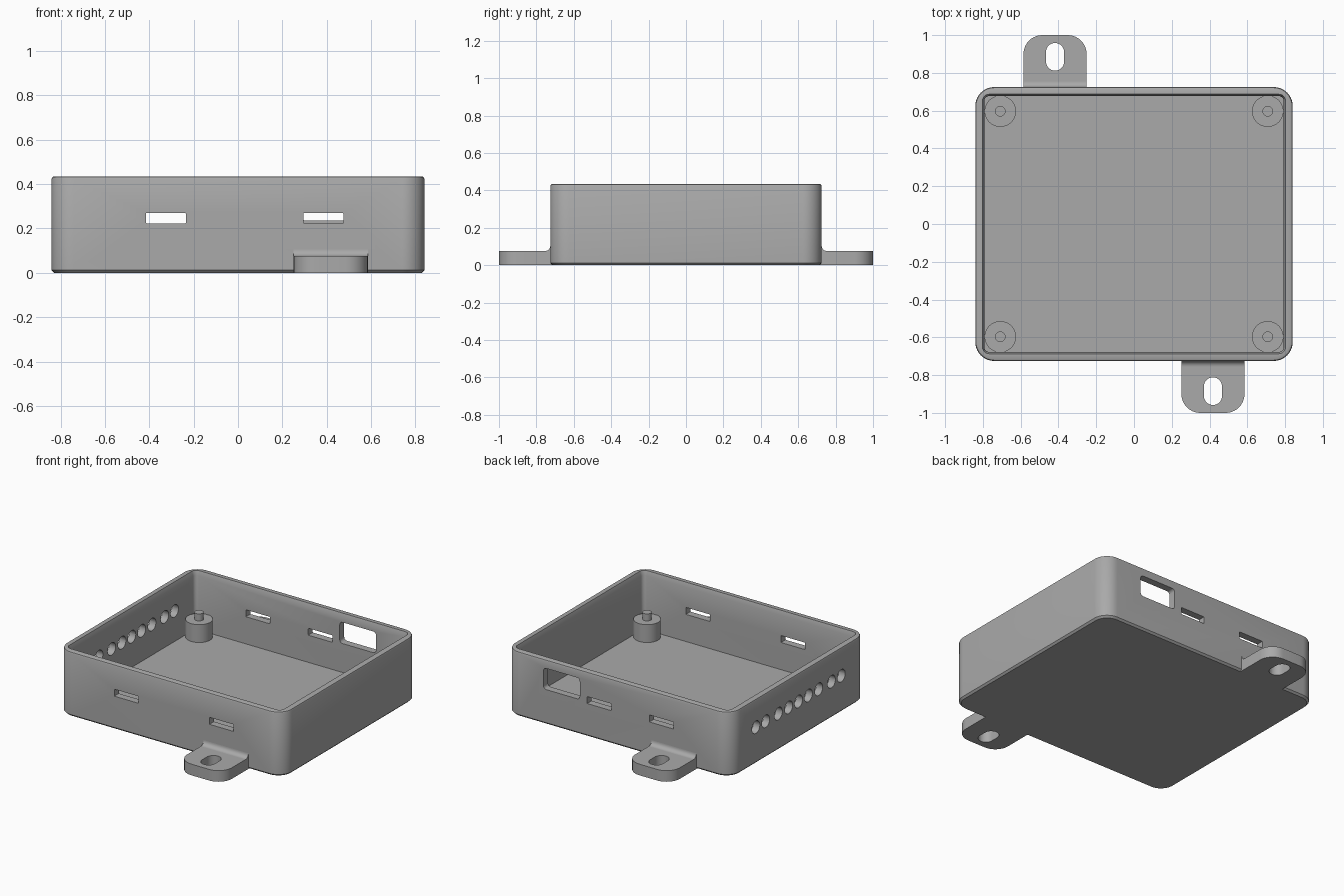
import bpy, bmesh
from math import cos, sin, pi
from mathutils import Matrix, Vector

cube = bpy.data.objects.get("Cube")
if cube:
    bpy.data.objects.remove(cube, do_unlink=True)

grey = bpy.data.materials.new("plain grey")
grey.use_nodes = True
COLOUR = (0.4, 0.4, 0.4, 1)
grey.diffuse_color = COLOUR
grey.node_tree.nodes["Principled BSDF"].inputs["Base Color"].default_value = COLOUR

HX, HY, TOP = 0.84, 0.725, 0.435   # outer half sizes and height of the case
FLOOR = 0.04


def make(name, bm):
    bmesh.ops.recalc_face_normals(bm, faces=bm.faces)
    mesh = bpy.data.meshes.new(name)
    bm.to_mesh(mesh)
    bm.free()
    mesh.materials.append(grey)
    obj = bpy.data.objects.new(name, mesh)
    bpy.context.collection.objects.link(obj)
    return obj


def rounded_rect(hx, hy, r, steps=10):
    """Outline of a rectangle with rounded corners."""
    points = []
    for k, (sx, sy) in enumerate([(1, 1), (-1, 1), (-1, -1), (1, -1)]):
        for i in range(steps + 1):
            a = (k + i / steps) * pi / 2
            points.append((sx * (hx - r) + r * cos(a), sy * (hy - r) + r * sin(a)))
    return points


def loft(name, rings, matrix=Matrix()):
    """Solid through a list of (outline, z) rings, capped at both ends."""
    bm = bmesh.new()
    loops = [[bm.verts.new(matrix @ Vector((x, y, z))) for x, y in outline]
             for outline, z in rings]
    n = len(loops[0])
    for a, b in zip(loops, loops[1:]):
        for i in range(n):
            bm.faces.new((a[i], a[(i + 1) % n], b[(i + 1) % n], b[i]))
    bm.faces.new(loops[0])
    bm.faces.new(loops[-1])
    return make(name, bm)


def cut(obj, cutter):
    """Subtract a cutter and throw it away."""
    cutter.hide_render = True
    mod = obj.modifiers.new("cut", "BOOLEAN")
    mod.operation, mod.solver, mod.object = "DIFFERENCE", "EXACT", cutter
    bpy.context.view_layer.objects.active = obj
    bpy.ops.object.modifier_apply(modifier=mod.name)
    bpy.data.objects.remove(cutter, do_unlink=True)


def smooth(obj):
    bpy.ops.object.select_all(action="DESELECT")
    obj.select_set(True)
    bpy.context.view_layer.objects.active = obj
    bpy.ops.object.shade_smooth_by_angle(angle=pi / 6)


# Open case: outer skin with eased edges, then the inner skin down to the floor
def ring(inset, r, z):
    return rounded_rect(HX - inset, HY - inset, r), z


EASE = 0.012
case = loft("case", [
    ring(EASE, 0.09, 0), ring(0, 0.1, EASE), ring(0, 0.1, TOP - EASE),
    ring(EASE * 0.3, 0.097, TOP - EASE * 0.3), ring(EASE, 0.09, TOP),
    ring(0.038, 0.035, TOP), ring(0.048, 0.025, TOP - 0.03),
    ring(0.048, 0.025, FLOOR)])


# Openings in the front and back walls: x range, z range, corner radius
def wall_opening(side, x0, x1, z0, z1, r):
    place = Matrix.Translation(((x0 + x1) / 2, side * HY, (z0 + z1) / 2)) @ Matrix.Rotation(pi / 2, 4, "X")
    outline = rounded_rect((x1 - x0) / 2, (z1 - z0) / 2, r, 5)
    cut(case, loft("opening_cutter", [(outline, -0.1), (outline, 0.1)], place))


for side, x0 in [(-1, -0.415), (-1, 0.295), (1, -0.415), (1, 0.05)]:
    wall_opening(side, x0, x0 + 0.18, 0.223, 0.27, 0.004)
wall_opening(1, 0.285, 0.555, 0.235, 0.378, 0.02)

# Row of round holes in the right wall
for y in (-0.455, -0.35, -0.215, -0.105, 0, 0.105, 0.215, 0.35, 0.455):
    place = Matrix.Translation((-HX, y, 0.246)) @ Matrix.Rotation(pi / 2, 4, "Y")
    circle = rounded_rect(0.042, 0.042, 0.042 * 0.999, 7)
    cut(case, loft("hole_cutter", [(circle, -0.1), (circle, 0.1)], place))
smooth(case)

# Screw posts with locating pins in the four corners
for sx, x_name in [(-1, "right"), (1, "left")]:
    for sy, y_name in [(-1, "front"), (1, "back")]:
        for part, r, z0, z1 in [("post", 0.083, FLOOR - 0.01, 0.16), ("pin", 0.028, 0.15, 0.207)]:
            bm = bmesh.new()
            bmesh.ops.create_cone(
                bm, cap_ends=True, segments=40, radius1=r, radius2=r, depth=z1 - z0,
                matrix=Matrix.Translation((sx * 0.708, sy * 0.597, (z0 + z1) / 2)))
            smooth(make(f"{y_name}_{x_name}_{part}", bm))

# Mounting tabs: side profile with a fillet to the wall, rounded tip, slotted hole
THICK, FILLET, HALF, TIP = 0.075, 0.03, 0.167, 1.0
for turn, name in [(0, "back_tab"), (pi, "front_tab")]:
    place = Matrix.Rotation(turn, 4, "Z") @ Matrix.Translation((-0.418, 0, 0))
    # outline in plan, running from inside the wall to the rounded tip
    plan = [(x, y + TIP - 0.3) for x, y in rounded_rect(HALF, 0.3, 0.1)]
    plan = [(x, y) for x, y in plan if y > HY]
    plan = plan + [(-HALF, HY - 0.02), (HALF, HY - 0.02)]
    tab = loft(name, [(plan, 0), (plan, THICK)], place)
    slot = [(x, y + 0.885) for x, y in rounded_rect(0.048, 0.073, 0.0479)]
    cut(tab, loft("slot_cutter", [(slot, -0.1), (slot, 0.2)], place))
    smooth(tab)
    # concave fillet strip along the wall
    curve = [(HY + FILLET - FILLET * sin(a), THICK + FILLET - FILLET * cos(a))
             for a in (i * pi / 16 for i in range(9))]
    profile = curve + [(HY - 0.01, THICK + FILLET), (HY - 0.01, THICK - 0.01),
                       (HY + FILLET, THICK - 0.01)]
    stand = Matrix(((0, 0, 1, 0), (1, 0, 0, 0), (0, 1, 0, 0), (0, 0, 0, 1)))
    smooth(loft(name + "_fillet", [(profile, -HALF), (profile, HALF)], place @ stand))
